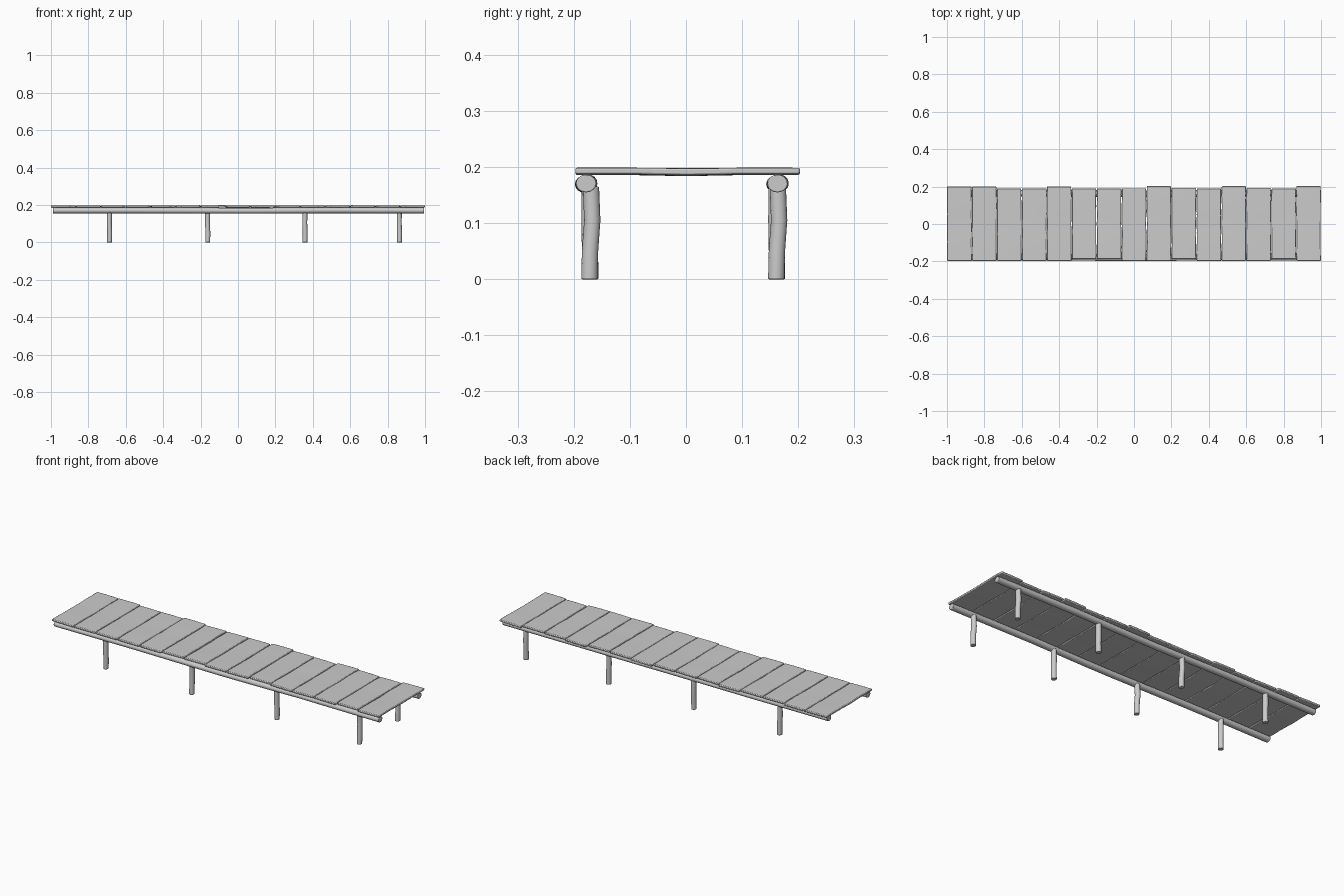
import bpy, bmesh, math, random
from mathutils import Vector

if "Cube" in bpy.data.objects:
    bpy.data.objects.remove(bpy.data.objects["Cube"])
random.seed(4)


def finish(bm, name, bevel=0.0):
    bmesh.ops.recalc_face_normals(bm, faces=bm.faces)
    me = bpy.data.meshes.new(name)
    bm.to_mesh(me)
    bm.free()
    ob = bpy.data.objects.new(name, me)
    bpy.context.collection.objects.link(ob)
    if bevel:
        m = ob.modifiers.new("soft_edges", 'BEVEL')
        m.width = bevel
        m.segments = 2
        m.limit_method = 'ANGLE'
        m.angle_limit = math.radians(40)
    bpy.ops.object.select_all(action='DESELECT')
    bpy.context.view_layer.objects.active = ob
    ob.select_set(True)
    bpy.ops.object.shade_smooth_by_angle(angle=math.radians(40))
    return ob


def loft(bm, rings):
    # bridges equal vertex rings and caps both ends
    loops = [[bm.verts.new(p) for p in r] for r in rings]
    n = len(loops[0])
    for a, b in zip(loops, loops[1:]):
        for i in range(n):
            j = (i + 1) % n
            bm.faces.new((a[i], a[j], b[j], b[i]))
    bm.faces.new(loops[0])
    bm.faces.new(loops[-1][::-1])


def log(name, path, radius, u, v, sides=16):
    bm = bmesh.new()
    loft(bm, [[Vector(p) + radius * (math.cos(t) * Vector(u) + math.sin(t) * Vector(v))
               for t in (2 * math.pi * k / sides for k in range(sides))] for p in path])
    return finish(bm, name, 0.002)


# Deck planks: front and back end reach of each, left to right
ends = [(-.197, .2), (-.197, .2), (-.197, .19), (-.197, .19), (-.197, .2),
        (-.187, .19), (-.187, .19), (-.197, .191), (-.197, .203), (-.187, .193),
        (-.197, .19), (-.197, .202), (-.197, .193), (-.187, .19), (-.197, .203)]
w = 2 / len(ends)
for i, (y0, y1) in enumerate(ends):
    xa, xb = -1 + i * w, -1 + (i + 1) * w
    tilt = random.uniform(-.0012, .0012)
    rings = []
    for k in range(9):
        s = k / 8
        y = y0 + (y1 - y0) * s
        sag = 0.002 * max(0, 1 - abs(y) / 0.1)
        l = xa + (random.uniform(0, .003) if i else random.uniform(0, .002))
        r = xb - random.uniform(0, .003)
        bot, top = 0.1868 - sag, 0.1978 - sag * random.uniform(.3, 1)
        mid = (l + r) / 2
        rings.append([(l, y, bot - tilt), (mid, y, bot), (r, y, bot + tilt),
                      (r, y, top + tilt), (mid, y, top + .0008), (l, y, top - tilt)])
    bm = bmesh.new()
    loft(bm, rings)
    finish(bm, f"deck_plank_{i + 1}", 0.003)

# Long support rails and the posts below them
for side, yr, yp in (("front", -.178, -.171), ("back", .163, .162)):
    log(f"{side}_rail", [(x, yr + dy, .1705 + dz) for x, dy, dz in
        ((-.99, 0, 0), (-.5, .002, 0), (0, -.002, -.001), (.15, -.001, -.001),
         (.5, .002, .001), (.995, 0, 0))], .0165, (0, 1.1, 0), (0, 0, .95))
    for n, x in enumerate((-.687, -.162, .358, .863)):
        b = 0.004 if n % 2 else -0.001
        log(f"{side}_post_{n + 1}", [(x, yp - b * .3, 0), (x + .001, yp, .05),
            (x - .001, yp + b, .105), (x, yp + b * .4, .165)],
            .0145, (.9, 0, 0), (0, 1, 0))
